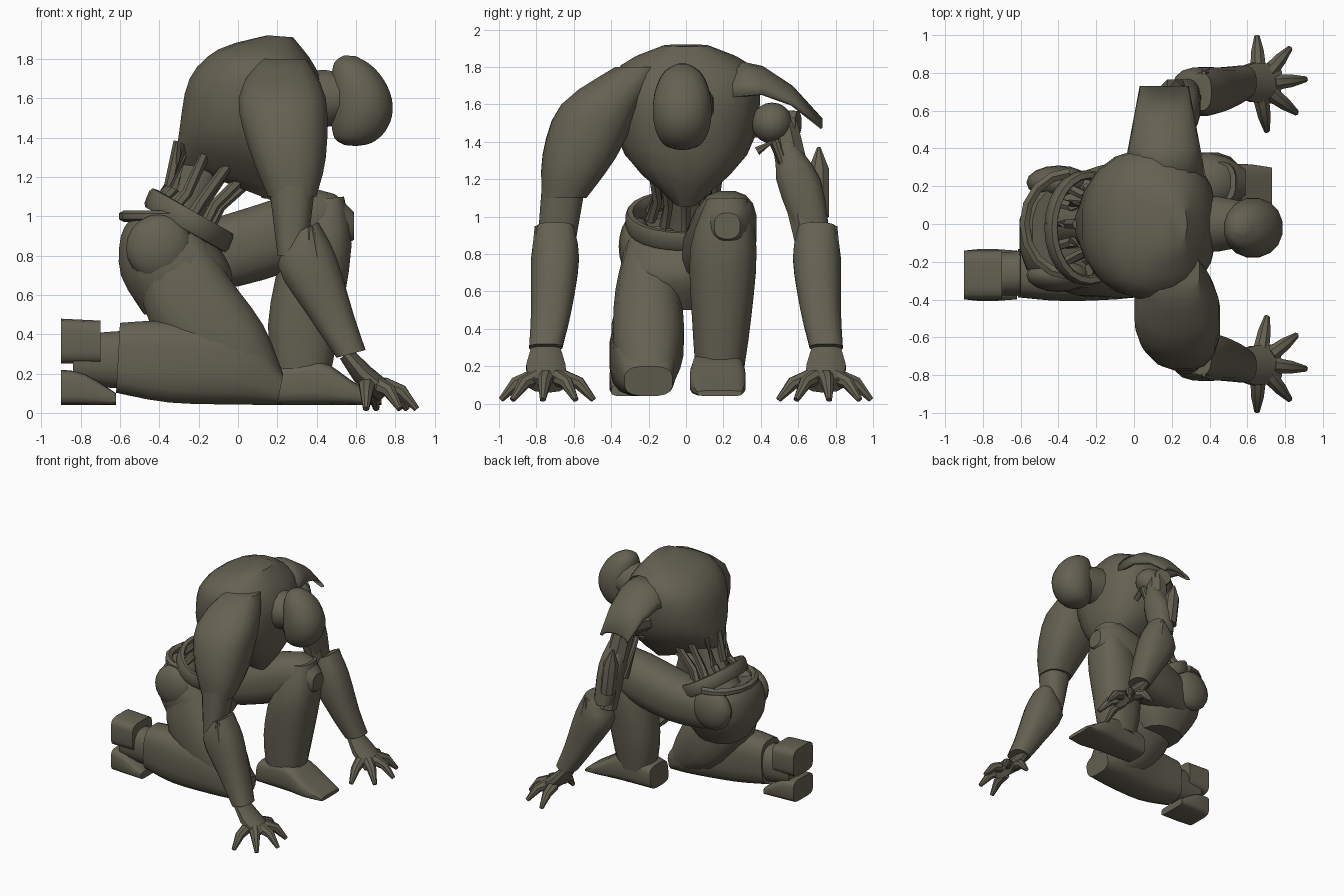
import bpy, bmesh
from math import sin, cos, pi, radians, copysign
from mathutils import Vector

old = bpy.data.objects.get("Cube")
if old:
    bpy.data.objects.remove(old)

olive = bpy.data.materials.new("dark olive metal")
color = (.13, .12, .085, 1)
olive.diffuse_color = color
olive.use_nodes = True
olive.node_tree.nodes["Principled BSDF"].inputs["Base Color"].default_value = color


def finish(name, bm):
    """Turn a bmesh into a shaded object."""
    bmesh.ops.recalc_face_normals(bm, faces=bm.faces)
    mesh = bpy.data.meshes.new(name)
    bm.to_mesh(mesh)
    bm.free()
    mesh.materials.append(olive)
    obj = bpy.data.objects.new(name, mesh)
    bpy.context.collection.objects.link(obj)
    bpy.ops.object.select_all(action='DESELECT')
    obj.select_set(True)
    bpy.context.view_layer.objects.active = obj
    bpy.ops.object.shade_smooth_by_angle(angle=radians(40))
    return obj


def skin(name, rings, closed=True):
    """Bridge successive rings of points; closed rings get end caps."""
    bm = bmesh.new()
    loops = [[bm.verts.new(point) for point in points] for points in rings]
    count = len(loops[0])
    for low, high in zip(loops, loops[1:]):
        for i in range(count if closed else count - 1):
            j = (i + 1) % count
            bm.faces.new((low[i], low[j], high[j], high[i]))
    if closed:
        bm.faces.new(loops[0])
        bm.faces.new(loops[-1])
    return finish(name, bm)


def spline(rows, steps=3):
    """Fill in smooth stations between the given ones."""
    result = []
    last = len(rows) - 1
    for i in range(last):
        four = rows[max(i - 1, 0)], rows[i], rows[i + 1], rows[min(i + 2, last)]
        for k in range(steps):
            t = k / steps
            result.append([b + t / 2 * (c - a + t * (2 * a - 5 * b + 4 * c - d + t * (3 * (b - c) + d - a)))
                           for a, b, c, d in zip(*four)])
    return result + [rows[-1]]


def ring(center, u, v, sides, power):
    """Rounded section; a lower power makes it squarer."""
    points = []
    for i in range(sides):
        angle = 2 * pi * (i + .5) / sides
        a, b = cos(angle), sin(angle)
        points.append(center + u * copysign(abs(a) ** power, a) + v * copysign(abs(b) ** power, b))
    return points


def loft(name, rows, power=.8, sides=16):
    """Each station: rear x and z, front x and z, centre y, half width."""
    rings = []
    for rear_x, rear_z, front_x, front_z, y, width in spline(rows):
        rear, front = Vector((rear_x, y, rear_z)), Vector((front_x, y, front_z))
        rings.append(ring((rear + front) / 2, (front - rear) / 2, Vector((0, width, 0)), sides, power))
    return skin(name, rings)


def limb(name, points, radii, sides=8, flat=1):
    """Tapered tube through points, flattened if wanted."""
    path = [Vector(point) for point in points]
    rings = []
    for i, point in enumerate(path):
        along = (path[min(i + 1, len(path) - 1)] - path[max(i - 1, 0)]).normalized()
        helper = Vector((1, 0, 0)) if abs(along.z) > .9 else Vector((0, 0, 1))
        u = along.cross(helper).normalized()
        v = along.cross(u) * flat
        rings.append(ring(point, u * radii[i], v * radii[i], sides, 1))
    return skin(name, rings)


def ball(name, center, size):
    bm = bmesh.new()
    bmesh.ops.create_uvsphere(bm, u_segments=16, v_segments=10, radius=1)
    bmesh.ops.scale(bm, vec=size, verts=bm.verts)
    bmesh.ops.translate(bm, vec=center, verts=bm.verts)
    return finish(name, bm)


# Torso shell leaning forward, pointed at the chest
loft("torso", [(-.32, 1.27, .25, 1.05, 0, .1), (-.3, 1.45, .38, 1.25, 0, .33),
               (-.25, 1.7, .44, 1.55, 0, .4), (-.1, 1.85, .4, 1.75, 0, .35),
               (.15, 1.92, .28, 1.91, 0, .12)], .85, 20)

# Neck and egg-shaped helmet, its lower half drawn back to the chin
limb("neck", [(.3, 0, 1.58), (.45, 0, 1.6), (.6, 0, 1.6)], [.16, .15, .12], 12)
helmet = []
for k in range(8):
    turn = pi * (k + .3) / 7.6
    radius = .16 * sin(turn) ** .8
    x = .63 - .06 * abs(cos(turn)) ** 2
    z = 1.59 - .23 * cos(turn)
    helmet.append((x - radius, z, x + radius, z - .04 * sin(turn), -.02, radius))
loft("helmet", helmet, .95)

# Armoured right arm
loft("right_upper_arm", [(.15, 1.1, .4, 1.1, -.65, .12), (.05, 1.35, .45, 1.3, -.57, .2),
                         (0, 1.6, .45, 1.6, -.45, .22), (.1, 1.8, .35, 1.8, -.25, .13)])
loft("right_elbow", [(.2, .8, .35, .8, -.7, .1), (.15, 1.2, .4, 1.2, -.65, .12)])

# Left shoulder: an open arched shell over bare joints
arch = []
for k in range(4):
    half, top, drop = .22 - .03 * k, 1.84 - .035 * k * k, .2 - .05 * k
    arch.append([(.16 - half * cos(pi * i / 10), .25 + .16 * k, top - drop * (1 - sin(pi * i / 10)))
                 for i in range(11)])
shell = skin("left_shoulder_shell", arch, closed=False)
shell.modifiers.new("thickness", 'SOLIDIFY').thickness = .025
ball("left_shoulder_joint", (.22, .46, 1.5), (.12, .11, .11))
limb("left_shoulder_axle", [(.1, .25, 1.5), (.2, .6, 1.5)], [.09, .07])
limb("left_arm_bone", [(.2, .52, 1.5), (.23, .56, 1.3), (.28, .67, .85)], [.08, .09, .09])
loft("left_arm_plate", [(.2, .9, .35, .9, .68, .09), (.15, 1.2, .35, 1.2, .6, .12),
                        (.2, 1.4, .3, 1.4, .54, .04)])
limb("left_outer_plate", [(.23, .71, 1), (.2, .71, 1.25), (.18, .71, 1.37)], [.06, .06, .01])
for x in (.14, .3):
    limb("left_arm_piston", [(x, .38, 1.35), (x, .47, 1.4), (x, .6, 1.1)], [.025, .03, .025])

# Forearms, cuffs and spread hands
for side, s in (("right", -1), ("left", 1)):
    loft(side + "_forearm", [(.3, .92, .41, .97, s * .7, .1), (.2, .75, .5, .8, s * .7, .13),
                             (.35, .5, .59, .5, s * .72, .11), (.5, .28, .65, .32, s * .75, .09)])
    limb(side + "_cuff_spur", [(.38, s * .77, .8), (.37, s * .8, .95)], [.06, .01])
    limb(side + "_palm", [(.55, s * .75, .3), (.63, s * .75, .2), (.75, s * .74, .1)],
         [.08, .11, .11], 10, .5)
    for k in range(5):
        angle = radians(92 - 43 * k)
        steps = zip((.08, .17, .25), (.14, .11, .02))
        limb(side + "_finger", [(.66 + reach * cos(angle), s * (.74 + reach * sin(angle)), z)
                                for reach, z in steps], [.045, .036, .016])

# Exposed waist: a spine with a cage of pipes
limb("waist_spine", [(-.36, 0, .9), (-.25, 0, 1.1), (-.14, 0, 1.3)], [.14, .11, .13], 10)
for k in range(10):
    c, q = cos(pi * k / 5), sin(pi * k / 5)
    limb("waist_pipe", [(-.3 + .15 * c, .2 * q, 1 - .07 * c), (-.22 + .13 * c, .16 * q, 1.1 - .05 * c),
                        (-.1 + .2 * c, .19 * q, 1.3 - .08 * c)], [.028] * 3, 6)

# Pelvis, hip guards and sloping belt
loft("pelvis", [(-.48, .5, -.12, .5, -.08, .2), (-.6, .7, -.03, .65, -.06, .28),
                (-.6, .9, -.04, .75, -.05, .29), (-.54, 1, -.1, .85, -.04, .25)])
for y in (-.27, .22):
    ball("hip_guard", (-.4, y, .84), (.17, .09, .17))
belt = []
for k in range(25):
    c, q = cos(pi * k / 12), sin(pi * k / 12)
    center = Vector((-.25 + .19 * c, .28 * q - .02, .98 - .11 * c))
    belt.append(ring(center, Vector((c, q, -c / 3)) * .025, Vector((.02, 0, .05)), 8, .6))
skin("belt", belt)
limb("rear_hip_loop", [(-.34 - .24 * sin(pi * k / 8), -.27 * cos(pi * k / 8), 1) for k in range(9)],
     [.03] * 9, 6)

# Right leg: knee down, boot standing on its toes
loft("right_thigh", [(-.5, .7, -.2, .95, -.17, .15), (-.45, .45, -.05, .7, -.2, .18),
                     (-.2, .15, .13, .45, -.2, .19), (.1, .04, .23, .2, -.2, .13)])
loft("right_shin", [(-.62, .1, -.6, .46, -.26, .13), (-.35, .05, -.35, .47, -.26, .15),
                    (0, .04, .03, .42, -.22, .17), (.2, .04, .23, .2, -.2, .13)], .65)
loft("right_boot_ankle", [(-.84, .14, -.84, .4, -.27, .11), (-.58, .12, -.58, .42, -.26, .12)])
loft("right_boot_heel", [(-.9, .25, -.9, .48, -.27, .13), (-.7, .25, -.7, .47, -.27, .13)], .4)
loft("right_boot_toe", [(-.9, .04, -.9, .22, -.27, .13), (-.78, .04, -.78, .2, -.27, .14),
                        (-.62, .04, -.62, .1, -.27, .13)], .4)

# Left leg: knee raised, foot flat
loft("left_thigh", [(-.36, .62, -.4, .94, .11, .13), (0, .64, -.1, 1, .16, .18),
                    (.4, .77, .4, 1.14, .22, .16), (.59, .88, .59, 1.02, .22, .07)])
loft("left_shin", [(.18, .16, .47, .18, .18, .13), (.15, .45, .52, .45, .19, .16),
                   (.22, .8, .58, .85, .2, .18), (.36, 1.08, .54, 1.1, .22, .11)])
loft("left_boot", [(.12, .04, .14, .22, .17, .12), (.4, .04, .4, .27, .17, .14),
                   (.58, .04, .57, .17, .17, .15), (.73, .04, .73, .07, .18, .12)], .5)
